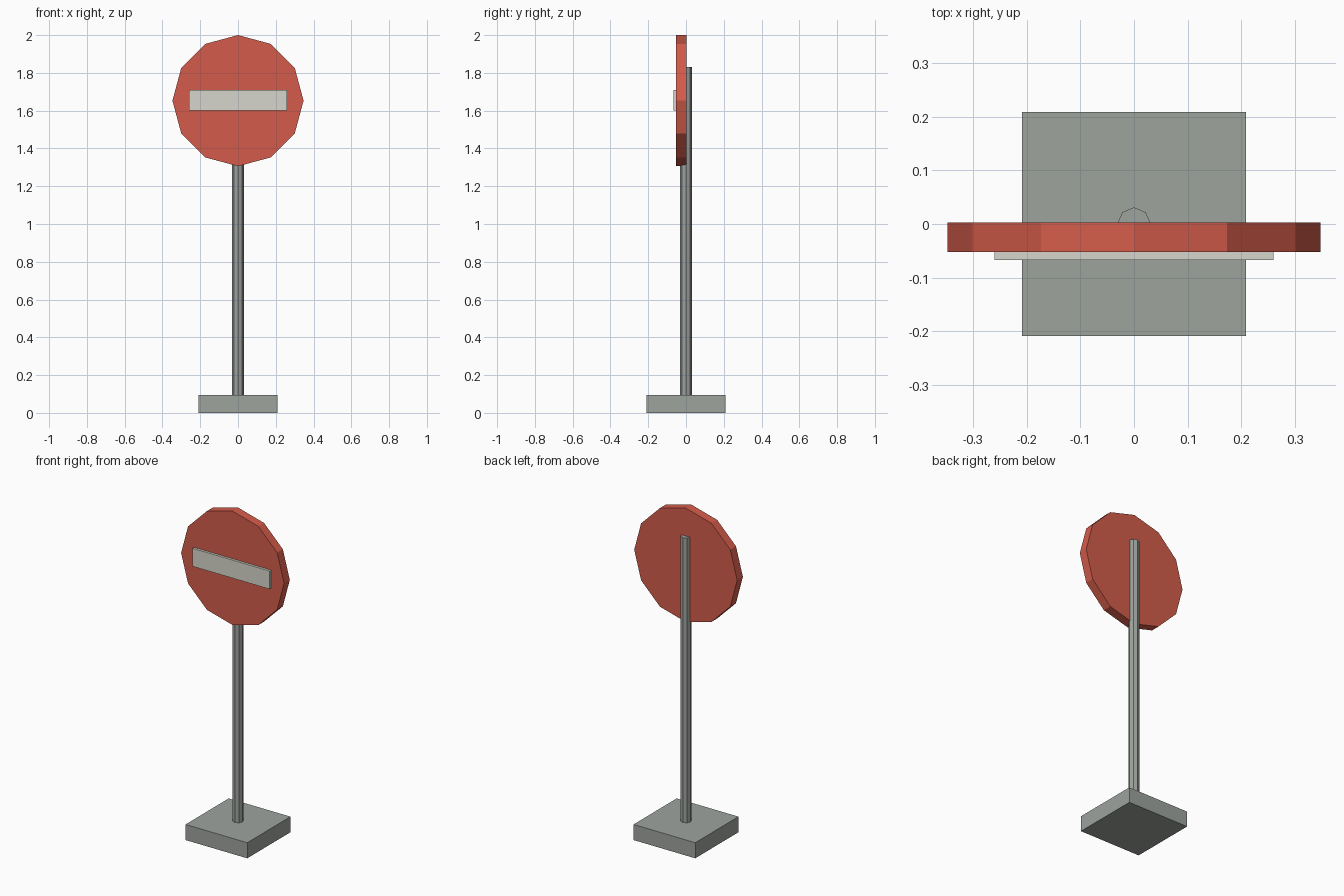
import bpy
import math
from mathutils import Matrix

cube = bpy.data.objects.get("Cube")
if cube:
    bpy.data.objects.remove(cube, do_unlink=True)


def linear(c):
    c /= 255
    return c / 12.92 if c <= 0.04045 else ((c + 0.055) / 1.055) ** 2.4


def material(name, *rgb):
    colour = [linear(c) for c in rgb] + [1]
    mat = bpy.data.materials.new(name)
    mat.use_nodes = True
    mat.diffuse_color = colour
    mat.node_tree.nodes["Principled BSDF"].inputs["Base Color"].default_value = colour
    return mat


def finish(name, mat, transform):
    # Bake the placement into the mesh so every part sits at the origin
    obj = bpy.context.object
    obj.name = obj.data.name = name
    obj.data.transform(transform)
    obj.data.materials.append(mat)
    return obj


def box(name, mat, x, y, z):
    bpy.ops.mesh.primitive_cube_add(size=1)
    lo, hi = zip(x, y, z)
    mid = [(a + b) / 2 for a, b in zip(lo, hi)]
    size = [b - a for a, b in zip(lo, hi)]
    return finish(name, mat, Matrix.Translation(mid) @ Matrix.Diagonal(size + [1]))


def prism(name, mat, sides, radius, depth, centre, tilt=0):
    bpy.ops.mesh.primitive_cylinder_add(vertices=sides, radius=radius, depth=depth)
    return finish(name, mat, Matrix.Translation(centre) @ Matrix.Rotation(tilt, 4, "X"))


grey = material("grey metal", 158, 163, 158)
red = material("sign red", 212, 92, 75)
white = material("off white", 214, 214, 204)

# Square foot and the post standing on it
box("base", grey, (-0.208, 0.208), (-0.208, 0.208), (0, 0.095))
prism("post", grey, 8, 0.031, 1.74, (0, 0, 0.96))

# Twelve-sided sign disc facing the front, with a raised bar
prism("sign_disc", red, 12, 0.347, 0.055, (0, -0.0245, 1.653), math.pi / 2)
box("sign_bar", white, (-0.26, 0.26), (-0.067, -0.05), (1.6, 1.71))
